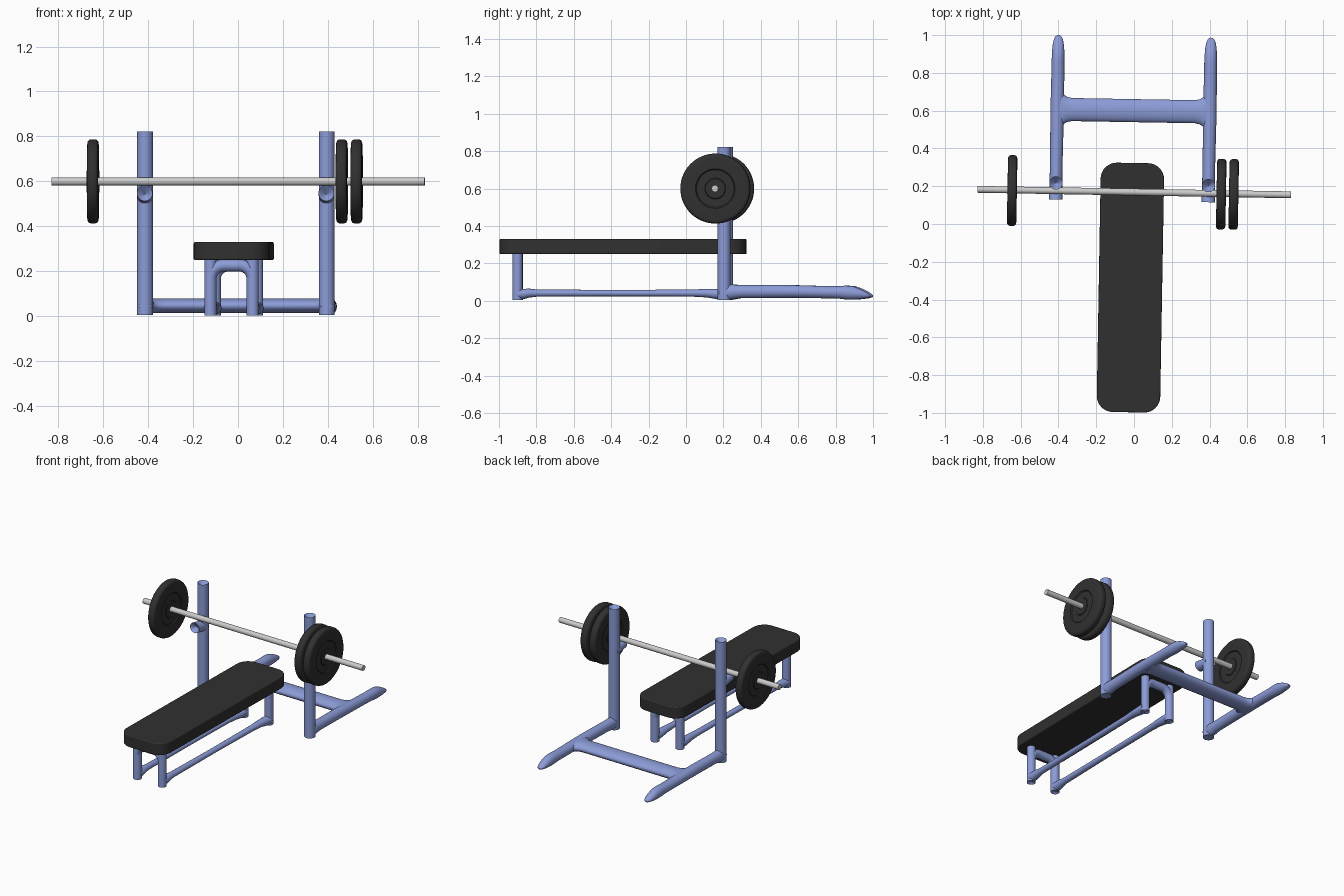
import bpy, bmesh
from math import sin, cos, pi, radians
from mathutils import Vector, Matrix

if "Cube" in bpy.data.objects:
    bpy.data.objects.remove(bpy.data.objects["Cube"])

# the whole set is turned one degree about z
TURN = Matrix.Rotation(radians(-1), 4, 'Z')
CX = -0.013
AXES = {'x': (Vector((0, 1, 0)), Vector((0, 0, 1))),
        'y': (Vector((0, 0, 1)), Vector((1, 0, 0))),
        'z': (Vector((1, 0, 0)), Vector((0, 1, 0)))}


def material(name, rgb):
    m = bpy.data.materials.new(name)
    m.diffuse_color = (*rgb, 1)
    m.use_nodes = True
    m.node_tree.nodes["Principled BSDF"].inputs["Base Color"].default_value = m.diffuse_color
    return m


BLUE = material("blue_paint", (0.26, 0.33, 0.68))
BLACK = material("black_rubber", (0.03, 0.03, 0.03))


def finish(name, bm, mat=None, bevel=0):
    bmesh.ops.recalc_face_normals(bm, faces=bm.faces)
    bm.transform(TURN)
    me = bpy.data.meshes.new(name)
    bm.to_mesh(me)
    bm.free()
    ob = bpy.data.objects.new(name, me)
    bpy.context.collection.objects.link(ob)
    if mat:
        me.materials.append(mat)
    if bevel:
        b = ob.modifiers.new("bevel", 'BEVEL')
        b.width, b.segments = bevel, 3
    bpy.ops.object.select_all(action='DESELECT')
    bpy.context.view_layer.objects.active = ob
    ob.select_set(True)
    bpy.ops.object.shade_smooth_by_angle(angle=radians(35))
    return ob


def loft(name, axis, rings, mat=BLUE, n=32, closed=False):
    """Skin elliptical rings (centre, radius a, radius b) set across an axis."""
    u, v = AXES[axis]
    bm = bmesh.new()
    loops = [[bm.verts.new(Vector(c) + u * a * cos(2 * pi * i / n) + v * b * sin(2 * pi * i / n))
              for i in range(n)] for c, a, b in rings]
    pairs = list(zip(loops, loops[1:]))
    if closed:
        pairs.append((loops[-1], loops[0]))
    for p, q in pairs:
        for i in range(n):
            j = (i + 1) % n
            bm.faces.new((p[i], p[j], q[j], q[i]))
    if not closed:
        bm.faces.new(loops[0])
        bm.faces.new(loops[-1])
    return finish(name, bm, mat)


def rod(name, axis, p, q, r, cap0=0.3, cap1=0.3, mat=BLUE):
    """Straight tube with rounded ends; cap is dome depth relative to r."""
    p, q = Vector(p), Vector(q)
    d = (q - p).normalized()
    steps = [i * pi / 12 for i in range(7)]
    rings = [(p + d * r * cap0 * (1 - sin(t)), max(r * sin(t), .001), max(r * sin(t), .001)) for t in steps]
    rings += [(q - d * r * cap1 * (1 - sin(t)), max(r * sin(t), .001), max(r * sin(t), .001))
              for t in reversed(steps)]
    return loft(name, axis, rings, mat)


# bench pad: rounded rectangle, extruded
bm = bmesh.new()
hw, hl, r = 0.168, 0.66, 0.085
outline = []
for k, (sx, sy) in enumerate(((1, 1), (-1, 1), (-1, -1), (1, -1))):
    for i in range(9):
        t = k * pi / 2 + i * pi / 16
        outline.append(bm.verts.new((CX + sx * (hw - r) + r * cos(t),
                                     -0.337 + sy * (hl - r) + r * sin(t), 0.25)))
face = bm.faces.new(outline)
new = bmesh.ops.extrude_face_region(bm, geom=[face])["geom"]
bmesh.ops.translate(bm, vec=(0, 0, 0.08), verts=[e for e in new if isinstance(e, bmesh.types.BMVert)])
finish("bench_pad", bm, BLACK, 0.006)

# bench frame: legs, arches with inner fillets, floor rails
LEG = 0.094
for end, y in (("front", -0.9), ("back", 0.21)):
    for side, s in (("left", -1), ("right", 1)):
        x = CX + s * LEG
        rod(f"bench_{end}_{side}_leg", 'z', (x, y, 0.004), (x, y, 0.26), 0.027, 0.6, 0.1)
    bm = bmesh.new()
    R, loops = 0.06, []
    path = [(-LEG, 0.14, pi)]
    path += [(-LEG + R - R * cos(t), 0.166 + R * sin(t), pi - t) for t in [i * pi / 16 for i in range(9)]]
    path += [(-px, pz, pi - a) for px, pz, a in reversed(path)]
    for px, pz, a in path:
        loops.append([bm.verts.new((CX + px + 0.027 * cos(f) * cos(a), y + 0.027 * sin(f),
                                    pz + 0.027 * cos(f) * sin(a)))
                      for f in [2 * pi * i / 24 for i in range(24)]])
    for p, q in zip(loops, loops[1:]):
        for i in range(24):
            j = (i + 1) % 24
            bm.faces.new((p[i], p[j], q[j], q[i]))
    bm.faces.new(loops[0])
    bm.faces.new(loops[-1])
    finish(f"bench_{end}_arch", bm, BLUE)

for side, s in (("left", -1), ("right", 1)):
    x = CX + s * LEG
    prof = ((-0.9, .028), (-0.87, .027), (-0.84, .024), (-0.8, .019), (-0.35, .017),
            (0.04, .019), (0.11, .023), (0.17, .028), (0.21, .028))
    loft(f"bench_{side}_rail", 'y', [((x, y, 0.041 if q < .026 else 0.036), q, q + .002) for y, q in prof])

# rack: posts, bar rests and tapered floor feet
POST = 0.404
for side, s in (("left", -1), ("right", 1)):
    x = CX + s * POST
    rod(f"rack_{side}_post", 'z', (x, 0.21, 0.005), (x, 0.21, 0.822), 0.035, 0.15, 1.2)
    rod(f"rack_{side}_bar_rest", 'y', (x, 0.22, 0.53), (x, 0.122, 0.548), 0.035, 0.3, 0.9)
    # y, centre height, half height, half width
    foot = ((0.178, .045, .015, .015), (0.185, .045, .032, .026), (0.21, .045, .04, .034),
            (0.25, .047, .04, .034), (0.29, .049, .035, .033), (0.5, .05, .035, .035),
            (0.6, .049, .034, .036), (0.7, .047, .033, .035), (0.82, .045, .033, .034),
            (0.86, .044, .037, .034), (0.9, .042, .036, .033), (0.94, .036, .027, .03),
            (0.97, .03, .017, .024), (0.985, .027, .01, .017), (0.993, .025, .004, .006))
    loft(f"rack_{side}_foot", 'y', [((x, y, z), h, w) for y, z, h, w in foot])

# rack crossbar: flattened tube flaring into the feet
flare = ((0.395, .105, .033), (0.375, .088, .033), (0.365, .075, .033),
         (0.35, .066, .032), (0.325, .061, .032))
rings = [((CX - x, 0.6, 0.047), a, b) for x, a, b in flare]
rings += [((CX + x, 0.6, 0.047), a, b) for x, a, b in reversed(flare)]
loft("rack_crossbar", 'x', rings)

# barbell
BY, BZ = 0.169, 0.6
loft("bar", 'x', [((-0.832, BY, BZ), .018, .018), ((0.828, BY, BZ), .018, .018)], None)

# weight plates: turned profile (radius, half thickness)
half = ((.018, .023), (.052, .023), (.056, .019), (.1, .019), (.106, .025), (.168, .025),
        (.178, .023), (.184, .018), (.187, .01))
for name, x in (("left_plate", -0.648), ("right_inner_plate", 0.459), ("right_outer_plate", 0.525)):
    rings = [((x - t, BY - 0.003, BZ), q, q) for q, t in half]
    rings += [((x + t, BY - 0.003, BZ), q, q) for q, t in reversed(half)]
    loft(name, 'x', rings, BLACK, 64, True)
